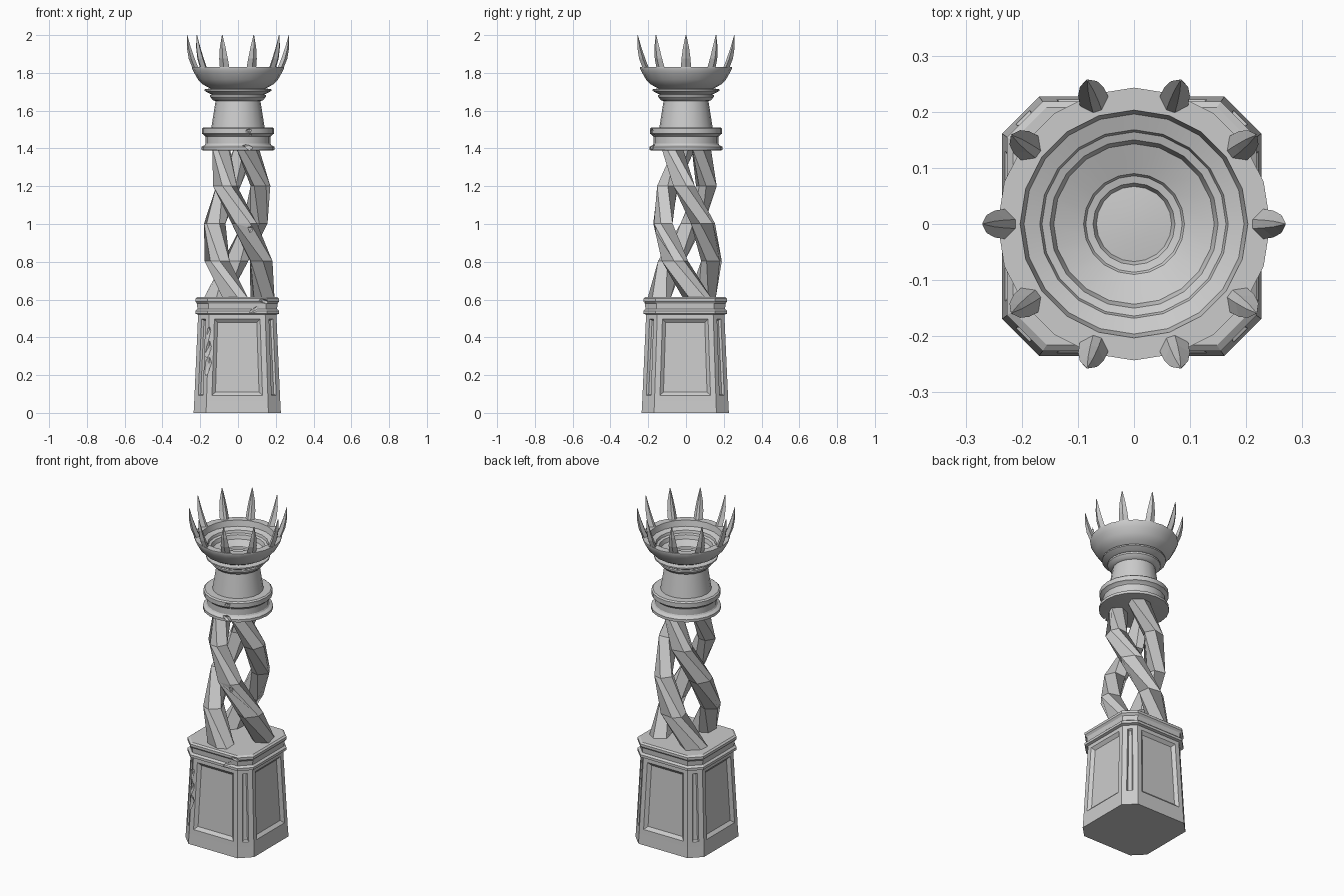
import bpy, bmesh, random
from math import sin, cos, pi, radians
from mathutils import Vector

if "Cube" in bpy.data.objects:
    bpy.data.objects.remove(bpy.data.objects["Cube"])

random.seed(4)


def finish(bm, name, smooth=None):
    me = bpy.data.meshes.new(name)
    bm.to_mesh(me)
    bm.free()
    ob = bpy.data.objects.new(name, me)
    bpy.context.collection.objects.link(ob)
    if smooth:
        bpy.ops.object.select_all(action='DESELECT')
        bpy.context.view_layer.objects.active = ob
        ob.select_set(True)
        bpy.ops.object.shade_smooth_by_angle(angle=radians(smooth))
    return ob


def loft(bm, rings):
    """Skin closed rings of points and cap both ends; returns the walls per level."""
    vr = [[bm.verts.new(p) for p in r] for r in rings]
    n = len(vr[0])
    walls = [[bm.faces.new((a[i], a[(i + 1) % n], b[(i + 1) % n], b[i])) for i in range(n)]
             for a, b in zip(vr, vr[1:])]
    bm.faces.new(vr[0][::-1])
    bm.faces.new(vr[-1])
    bm.normal_update()
    return walls


def octagon(h, z):
    f = h * 0.715
    pts = [(h, -f), (h, f), (f, h), (-f, h), (-h, f), (-h, -f), (-f, -h), (f, -h)]
    return [Vector((x - 0.004, y - 0.004, z)) for x, y in pts]


def lathe(name, profile, n=20):
    bm = bmesh.new()
    loft(bm, [[Vector((r * cos(2 * pi * i / n), r * sin(2 * pi * i / n), z)) for i in range(n)]
              for r, z in profile])
    return finish(bm, name, 28)


def chip(target, loc, size, tilt=0.0):
    """Cut a rough stone chip out of the target."""
    bm = bmesh.new()
    bmesh.ops.create_icosphere(bm, subdivisions=1, radius=1)
    for v in bm.verts:
        v.co *= random.uniform(0.75, 1.15)
    ob = finish(bm, "chip_cutter")
    ob.location, ob.scale, ob.rotation_euler = loc, size, (0, tilt, 0)
    ob.hide_render = True
    ob.hide_viewport = True
    ob.display_type = 'WIRE'
    m = target.modifiers.new("chip", 'BOOLEAN')
    m.operation, m.solver, m.object = 'DIFFERENCE', 'EXACT', ob


# Tapered octagonal pedestal with recessed panels
bm = bmesh.new()
walls = loft(bm, [octagon(0.231, 0), octagon(0.2275, 0.065), octagon(0.207, 0.525)])
panels = walls[1]
bmesh.ops.inset_individual(bm, faces=panels, thickness=0.028, use_even_offset=True)
wide, narrow = panels[0::2], panels[1::2]
bmesh.ops.inset_individual(bm, faces=wide, thickness=0.018, depth=-0.016, use_even_offset=True)
bmesh.ops.inset_individual(bm, faces=narrow, thickness=0.006, depth=-0.012, use_even_offset=True)
pedestal = finish(bm, "pedestal")
for z, s in ((0.24, 0.07), (0.33, 0.06), (0.41, 0.07)):
    chip(pedestal, (-0.165, -0.222, z), (0.022, 0.018, s), 0.25)

# Pedestal moulding
bm = bmesh.new()
loft(bm, [octagon(h, z) for h, z in ((0.207, 0.52), (0.222, 0.525), (0.222, 0.54), (0.211, 0.55),
                                     (0.213, 0.578), (0.222, 0.59), (0.222, 0.605), (0.212, 0.613))])
moulding = finish(bm, "pedestal_moulding")
chip(moulding, (0.09, -0.225, 0.55), (0.04, 0.018, 0.016), -0.5)
chip(moulding, (0.14, -0.225, 0.59), (0.035, 0.02, 0.016), 0.4)

# Three twisted strands
section = [(0.058, 0.02), (0.03, 0.066), (-0.04, 0.056), (-0.055, -0.02), (-0.03, -0.064), (0.04, -0.06)]
for k in range(3):
    rings = []
    for j in range(5):
        t = j / 4
        a = radians(265 + 120 * k - 200 * t)
        r = 0.142 - 0.008 * j - (0.022 if j == 4 else 0)
        s = 1.05 - 0.2 * t
        out, side = Vector((cos(a), sin(a), 0)), Vector((-sin(a), cos(a), 0))
        rings.append([out * (r + s * u) + side * s * v + Vector((0, 0, 0.605 + 0.795 * t))
                      for u, v in section])
    bm = bmesh.new()
    loft(bm, rings)
    strand = finish(bm, f"twisted_strand_{k + 1}", 30)
    if k == 1:
        chip(strand, (0.07, -0.175, 0.97), (0.025, 0.02, 0.025))

# Collar above the strands
collar = lathe("collar", [(0.185, 1.39), (0.194, 1.392), (0.194, 1.408), (0.176, 1.418), (0.172, 1.425),
                          (0.172, 1.462), (0.184, 1.474), (0.191, 1.478), (0.191, 1.505), (0.183, 1.512)])
chip(collar, (0.05, -0.178, 1.41), (0.03, 0.018, 0.022), 0.6)
chip(collar, (0.065, -0.178, 1.455), (0.012, 0.02, 0.04))
chip(collar, (0.06, -0.185, 1.495), (0.025, 0.018, 0.016), -0.3)

# Neck
lathe("neck", [(0.142, 1.505), (0.119, 1.65), (0.132, 1.655), (0.147, 1.672), (0.147, 1.682), (0.135, 1.69)])

# Bowl, outside then stepped inside
lathe("bowl", [(0.135, 1.685), (0.15, 1.69), (0.177, 1.705), (0.177, 1.713), (0.148, 1.718), (0.185, 1.738),
               (0.212, 1.765), (0.23, 1.797), (0.243, 1.822), (0.243, 1.83), (0.203, 1.83),
               (0.196, 1.795), (0.168, 1.785), (0.164, 1.77), (0.15, 1.765), (0.143, 1.742),
               (0.09, 1.722), (0.086, 1.715), (0.073, 1.712), (0.067, 1.698), (0.03, 1.702)])

# Ring of ten crown spikes
bm = bmesh.new()
for k in range(10):
    a = 2 * pi * k / 10
    out, side = Vector((cos(a), sin(a), 0)), Vector((-sin(a), cos(a), 0))
    rings = []
    for inner, outer, w, z in ((0.208, 0.24, 0.027, 1.822), (0.229, 0.261, 0.024, 1.875),
                               (0.25, 0.271, 0.016, 1.935), (0.268, 0.271, 0.002, 2.0)):
        mid = (inner + outer) / 2
        rings.append([out * u + side * v + Vector((0, 0, z)) for u, v in
                      ((outer, 0), (mid + 0.2 * (outer - mid), w), (inner, w * 0.3),
                       (inner, -w * 0.3), (mid + 0.2 * (outer - mid), -w))])
    loft(bm, rings)
finish(bm, "crown_spikes")
